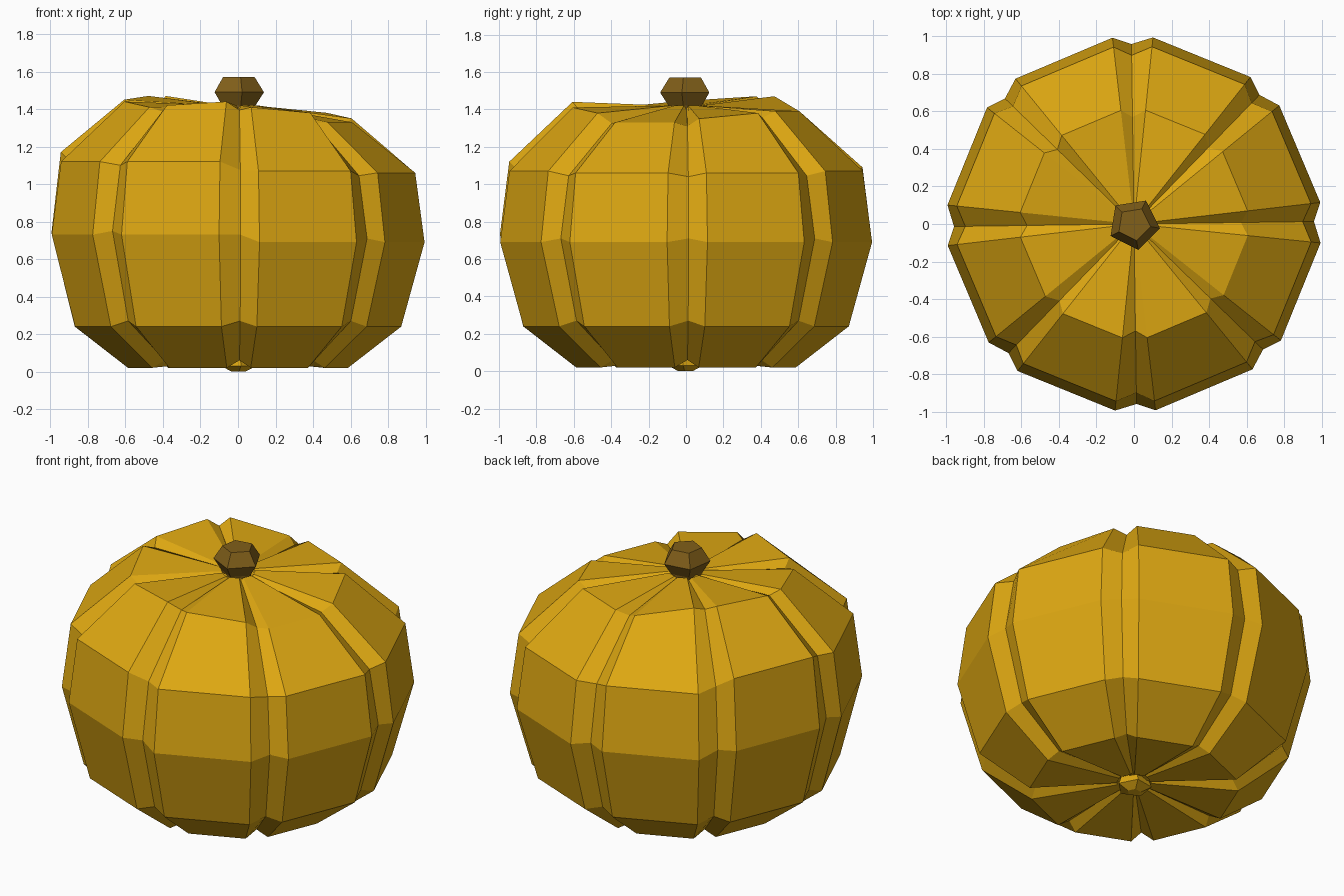
import bpy
import bmesh
from math import sin, cos, radians

cube = bpy.data.objects.get("Cube")
if cube:
    bpy.data.objects.remove(cube, do_unlink=True)


def make_material(name, color):
    mat = bpy.data.materials.new(name)
    mat.use_nodes = True
    mat.diffuse_color = color
    bsdf = next(n for n in mat.node_tree.nodes if n.type == 'BSDF_PRINCIPLED')
    bsdf.inputs["Base Color"].default_value = color
    bsdf.inputs["Roughness"].default_value = 0.8
    return mat


def polar(radius, degrees, z):
    a = radians(degrees)
    return (radius * cos(a), radius * sin(a), z)


def loft(name, rings, mat):
    """Skin a stack of equal-length rings and close both ends."""
    bm = bmesh.new()
    loops = [[bm.verts.new(p) for p in ring] for ring in rings]
    n = len(rings[0])
    for low, high in zip(loops, loops[1:]):
        for i in range(n):
            j = (i + 1) % n
            bm.faces.new((low[i], low[j], high[j], high[i]))
    bm.faces.new(loops[0][::-1])
    bm.faces.new(loops[-1])
    bmesh.ops.recalc_face_normals(bm, faces=bm.faces[:])
    mesh = bpy.data.meshes.new(name)
    bm.to_mesh(mesh)
    bm.free()
    mesh.materials.append(mat)
    obj = bpy.data.objects.new(name, mesh)
    bpy.context.collection.objects.link(obj)
    return obj


skin = make_material("golden skin", (0.73, 0.39, 0.006, 1))
stalk = make_material("brown stalk", (0.22, 0.115, 0.01, 1))

# Uneven lobe heights, counter-clockwise from the left side (+x)
LOBES = 8
STEP = 360 / LOBES
waist = [0.69, 0.69, 0.70, 0.74, 0.73, 0.73, 0.69, 0.69]
shoulder = [1.06, 1.07, 1.09, 1.17, 1.12, 1.12, 1.07, 1.06]
crown = [(1.35, 1.38), (1.39, 1.39), (1.39, 1.47), (1.47, 1.45),
         (1.44, 1.41), (1.42, 1.44), (1.41, 1.38), (1.33, 1.33)]


def level(z):
    return [(z, z)] * LOBES


def pairs(heights):
    return [(z, z) for z in heights]


# Each level: ridge radius, groove radius, groove height shift, lobe heights
levels = [
    (0.10, 0.09, 0.02, level(0.06)),
    (0.59, 0.56, 0.04, level(0.02)),
    (0.875, 0.84, 0.03, level(0.24)),
    (1.0, 0.96, 0.02, pairs(waist)),
    (0.95, 0.90, -0.02, pairs(shoulder)),
    (0.61, 0.57, -0.03, crown),
    (0.10, 0.09, -0.02, level(1.42)),
]


def ribbed_ring(ridge, groove, shift, heights):
    ring = []
    for k in range(LOBES):
        start, end = heights[k]
        groove_z = (heights[k - 1][1] + start) / 2 + shift
        ring.append(polar(groove, k * STEP + 0.8, groove_z))
        ring.append(polar(ridge, k * STEP + 6.6, start))
        ring.append(polar(ridge, (k + 1) * STEP - 5.8, end))
    return ring


loft("gourd_body", [ribbed_ring(*lv) for lv in levels], skin)


# Five-sided stem and the small blossom knob underneath
def five_sided(name, profile, mat, turn):
    loft(name, [[polar(r, turn + 72 * i, z) for i in range(5)]
                for r, z in profile], mat)


five_sided("stem", [(0.09, 1.38), (0.095, 1.42), (0.14, 1.49), (0.09, 1.57)],
           stalk, 63)
five_sided("bottom_knob", [(0.04, 0.0), (0.10, 0.03), (0.08, 0.09)], skin, 63)
